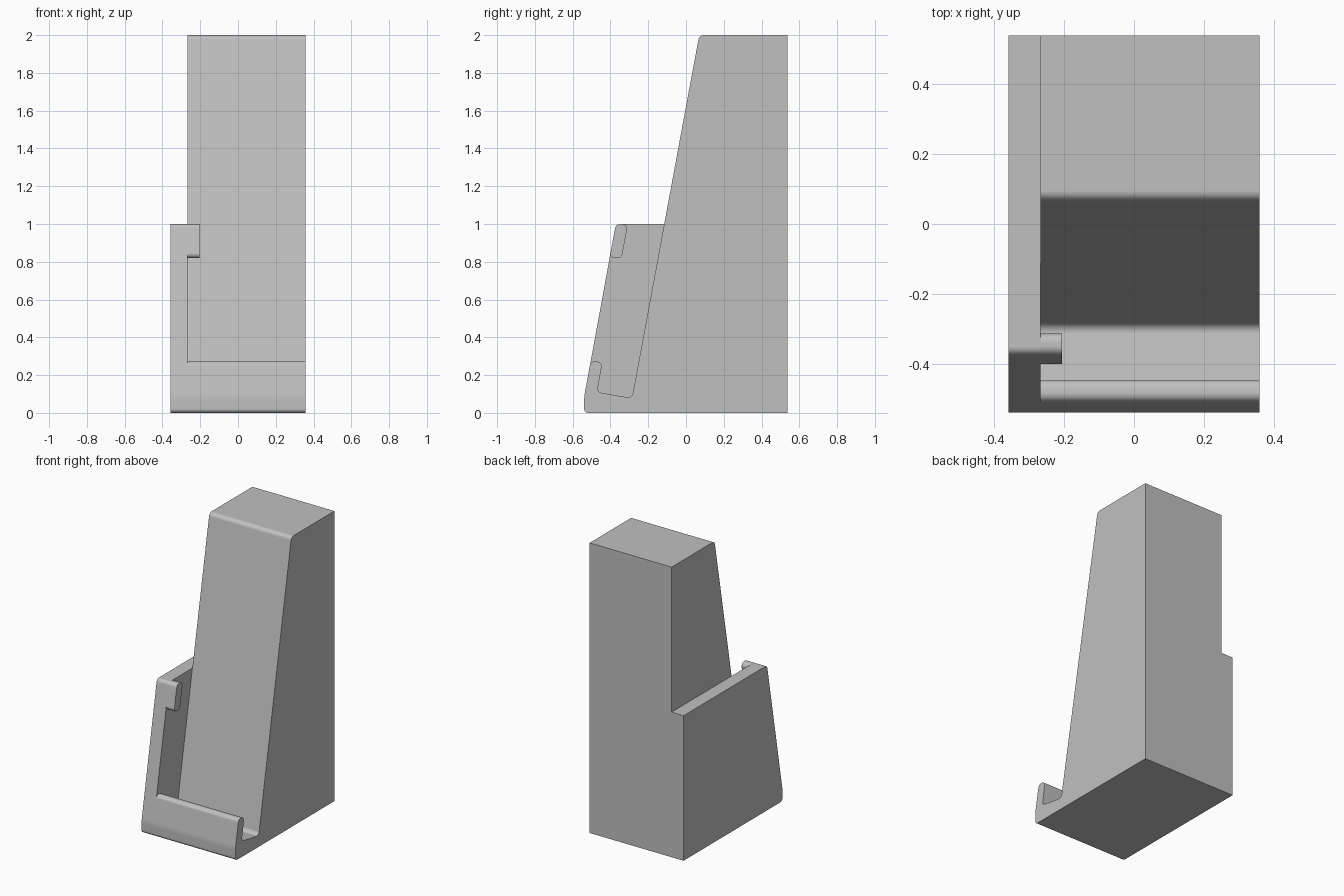
import bpy, bmesh, math
from mathutils import Vector

cube = bpy.data.objects.get("Cube")
if cube:
    bpy.data.objects.remove(cube, do_unlink=True)

grey = bpy.data.materials.new("plain grey")
grey.use_nodes = True
COLOUR = (0.53, 0.53, 0.53, 1)
grey.diffuse_color = COLOUR
grey.node_tree.nodes["Principled BSDF"].inputs["Base Color"].default_value = COLOUR


def rounded(corners, steps=8):
    """Turn (y, z, radius) corners into an outline with tangent arcs."""
    outline = []
    for i, (y, z, r) in enumerate(corners):
        p = Vector((y, z))
        if r == 0:
            outline.append(p)
            continue
        a = (Vector(corners[i - 1][:2]) - p).normalized()
        b = (Vector(corners[(i + 1) % len(corners)][:2]) - p).normalized()
        half = a.angle(b) / 2
        centre = p + (a + b).normalized() * r / math.sin(half)
        start = p + a * r / math.tan(half) - centre
        end = p + b * r / math.tan(half) - centre
        sweep = math.pi - 2 * half
        for k in range(steps + 1):
            t = k / steps
            outline.append(centre + (start * math.sin((1 - t) * sweep)
                                     + end * math.sin(t * sweep)) / math.sin(sweep))
    return outline


def extrude_profile(name, corners, x0, x1):
    """Extrude a side profile along x."""
    bm = bmesh.new()
    face = bm.faces.new([bm.verts.new((x0, p.x, p.y)) for p in rounded(corners)])
    new = bmesh.ops.extrude_face_region(bm, geom=[face])["geom"]
    verts = [v for v in new if isinstance(v, bmesh.types.BMVert)]
    bmesh.ops.translate(bm, verts=verts, vec=(x1 - x0, 0, 0))
    bmesh.ops.recalc_face_normals(bm, faces=bm.faces)
    mesh = bpy.data.meshes.new(name)
    bm.to_mesh(mesh)
    bm.free()
    mesh.materials.append(grey)
    obj = bpy.data.objects.new(name, mesh)
    bpy.context.collection.objects.link(obj)
    bpy.ops.object.select_all(action='DESELECT')
    obj.select_set(True)
    bpy.context.view_layer.objects.active = obj
    bpy.ops.object.shade_smooth_by_angle(angle=math.radians(35))
    weighted = obj.modifiers.new("flat face normals", 'WEIGHTED_NORMAL')
    weighted.keep_sharp = True
    return obj


SIDE, INNER, HOOK_END = 0.358, -0.267, -0.205
BACK = 0.538
SLOPE = 0.184


def front(z):
    """Depth of the leaning front plane at a height."""
    return -0.505 + SLOPE * (z - 0.275)


# rounded toe shared by the body and the side wall
toe = [(BACK, 0, 0), (-0.539, 0, 0.022), (-0.539, 0.085, 0.2)]

# leaning back rest with the front lip and tilted ledge
extrude_profile("back_rest_and_ledge", toe + [
    (front(0.275), 0.275, 0.026), (-0.442, 0.268, 0.026),
    (-0.471, 0.110, 0.022), (-0.286, 0.078, 0.028),
    (0.07, 2, 0.03), (BACK, 2, 0)], INNER, SIDE)

# half-height side wall
extrude_profile("side_wall", toe + [
    (front(1), 1, 0.026), (BACK, 1, 0)], -SIDE, INNER)

# retaining hook at the top of the side wall
extrude_profile("side_hook", [
    (front(0.82), 0.82, 0.022), (front(1), 1, 0.026),
    (front(1) + 0.064, 1, 0.026), (front(0.82) + 0.064, 0.82, 0.022)],
    INNER, HOOK_END)
